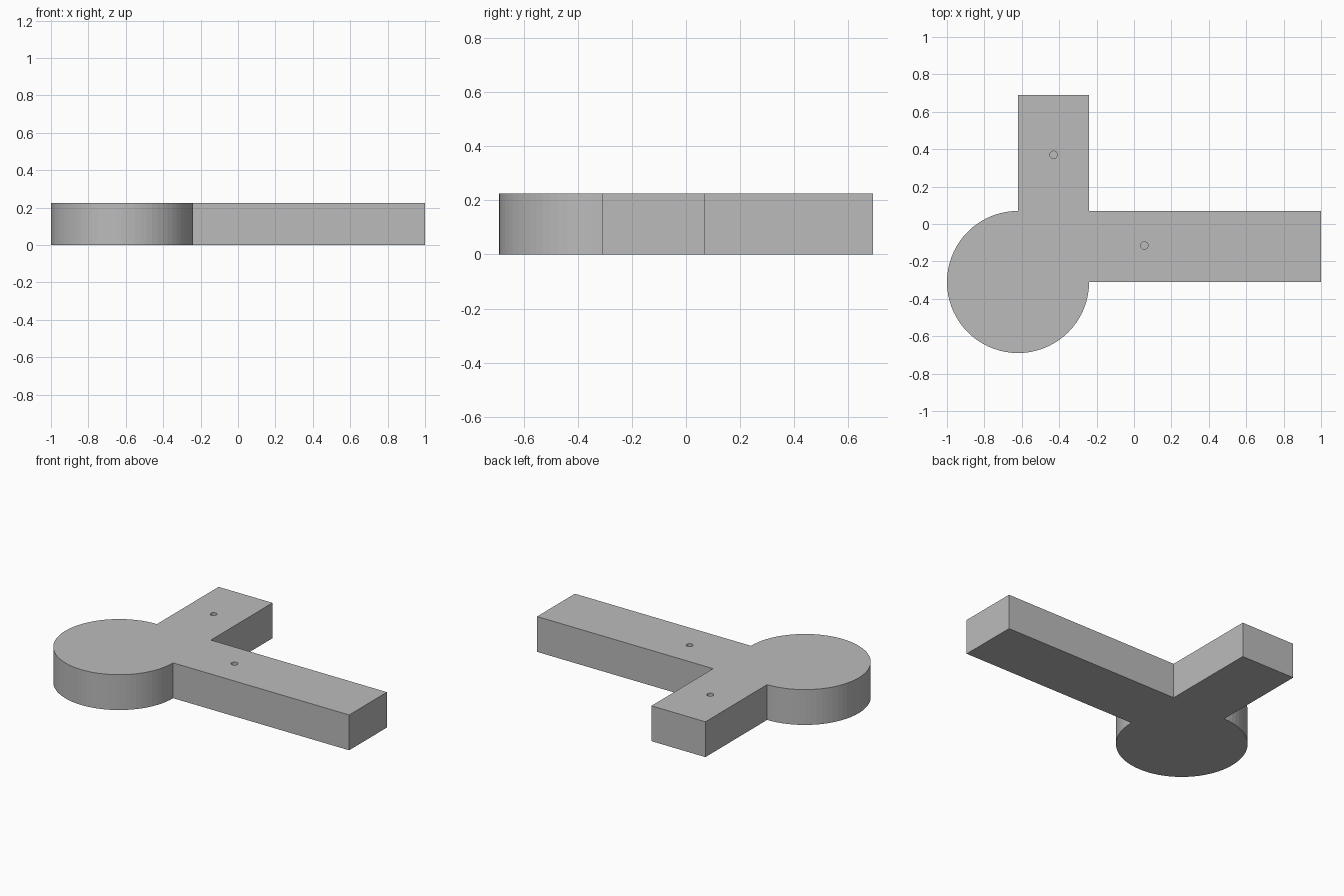
import bpy, bmesh, math

if "Cube" in bpy.data.objects:
    bpy.data.objects.remove(bpy.data.objects["Cube"])

H = 0.225                    # plate thickness
CX, CY, R = -0.62, -0.31, 0.38
ARC_STEPS = 54               # facets over three quarters of the disc

grey = bpy.data.materials.new("plain grey")
grey.diffuse_color = (0.5, 0.5, 0.5, 1)
grey.use_nodes = True
grey.node_tree.nodes["Principled BSDF"].inputs["Base Color"].default_value = grey.diffuse_color


def make_object(name, bm):
    bmesh.ops.recalc_face_normals(bm, faces=bm.faces)
    mesh = bpy.data.meshes.new(name)
    bm.to_mesh(mesh)
    bm.free()
    mesh.materials.append(grey)
    obj = bpy.data.objects.new(name, mesh)
    bpy.context.collection.objects.link(obj)
    return obj


# Outline: round disc with one arm to the right and one to the back
outline = []
for i in range(ARC_STEPS + 1):
    a = math.radians(90 + 270 * i / ARC_STEPS)
    outline.append((CX + R * math.cos(a), CY + R * math.sin(a)))
outline += [(1.0, CY), (1.0, CY + R), (CX + R, CY + R), (CX + R, 0.69), (CX, 0.69)]

bm = bmesh.new()
base = bm.faces.new([bm.verts.new((x, y, 0)) for x, y in outline])
top = bmesh.ops.extrude_face_region(bm, geom=[base])["geom"]
bmesh.ops.translate(bm, vec=(0, 0, H),
                    verts=[v for v in top if isinstance(v, bmesh.types.BMVert)])
plate = make_object("two_armed_plate", bm)

# Small blind holes in the top of each arm
for name, x, y in (("back_hole_cutter", -0.43, 0.37), ("right_hole_cutter", 0.055, -0.115)):
    bm = bmesh.new()
    bmesh.ops.create_cone(bm, cap_ends=True, segments=24, radius1=0.02, radius2=0.02, depth=0.2)
    bmesh.ops.translate(bm, vec=(x, y, H), verts=bm.verts)
    cutter = make_object(name, bm)
    mod = plate.modifiers.new(name, 'BOOLEAN')
    mod.operation = 'DIFFERENCE'
    mod.solver = 'EXACT'
    mod.object = cutter
    bpy.context.view_layer.objects.active = plate
    bpy.ops.object.modifier_apply(modifier=mod.name)
    bpy.data.objects.remove(cutter)
